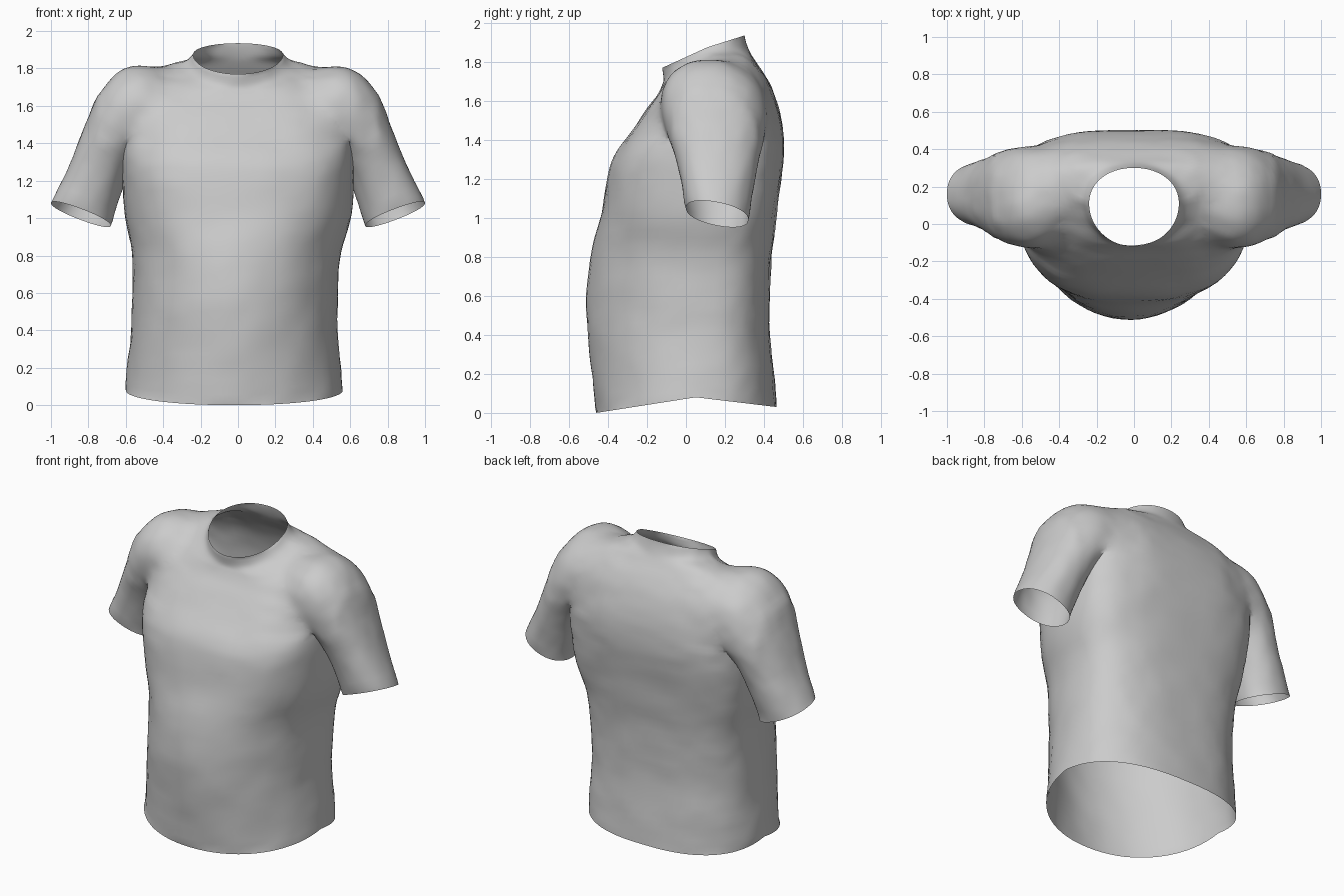
import bpy, bmesh, math
from mathutils import Vector, noise

SEGMENTS = 72
STEPS = 5

if "Cube" in bpy.data.objects:
    bpy.data.objects.remove(bpy.data.objects["Cube"], do_unlink=True)

fabric = bpy.data.materials.new("grey fabric")
fabric.use_nodes = True
GREY = (0.6, 0.6, 0.6, 1)
fabric.diffuse_color = GREY
shader = fabric.node_tree.nodes["Principled BSDF"]
shader.inputs["Base Color"].default_value = GREY
shader.inputs["Roughness"].default_value = 0.9


def spline(rows):
    """Smoothly interpolate a list of parameter rows."""
    out = []
    for i in range(len(rows) - 1):
        quad = [rows[max(i - 1, 0)], rows[i], rows[i + 1], rows[min(i + 2, len(rows) - 1)]]
        for s in range(STEPS):
            t = s / STEPS
            out.append([b + 0.5 * t * (c - a + t * (2*a - 5*b + 4*c - d + t * (3*(b - c) + d - a)))
                        for a, b, c, d in zip(*quad)])
    return out + [list(rows[-1])]


def power(value, n):
    return math.copysign(abs(value) ** (2 / n), value)


def torso_ring(row):
    z_side, z_front, z_back, cx, w, yc, y_front, y_back, n_front, n_back = row
    ring = []
    for k in range(SEGMENTS):
        a = 2 * math.pi * k / SEGMENTS
        c, s = math.cos(a), math.sin(a)
        z_end, y_end, n = (z_front, y_front, n_front) if s < 0 else (z_back, y_back, n_back)
        reach = abs(power(s, n))
        ring.append(Vector((cx + w * power(c, n),
                            yc + (y_end - yc) * reach,
                            z_side + (z_end - z_side) * reach)))
    return ring


def sleeve_ring(row, side):
    x_out, z_out, x_in, z_in, y_front, y_back = row
    outer, inner = Vector((x_out, 0, z_out)), Vector((x_in, 0, z_in))
    mid, arm = (outer + inner) / 2, (outer - inner) / 2
    ring = []
    for k in range(SEGMENTS):
        a = 2 * math.pi * k / SEGMENTS
        p = mid + arm * power(math.cos(a), 2.2)
        s = power(math.sin(a), 2.2)
        p.y = (y_front + y_back) / 2 + s * (y_back - y_front) / 2
        p.z -= 0.03 * s
        p.x *= side
        ring.append(p)
    return ring


def loft(name, rings):
    """Skin the rings and close both ends with a fan; return the fan centres."""
    bm = bmesh.new()
    loops = [[bm.verts.new(p) for p in ring] for ring in rings]
    for lo, hi in zip(loops, loops[1:]):
        for k in range(SEGMENTS):
            j = (k + 1) % SEGMENTS
            bm.faces.new((lo[k], lo[j], hi[j], hi[k]))
    centres = []
    for loop in (loops[0], loops[-1]):
        centre = sum((v.co for v in loop), Vector()) / SEGMENTS
        hub = bm.verts.new(centre)
        centres.append(centre)
        for k in range(SEGMENTS):
            bm.faces.new((loop[k], loop[(k + 1) % SEGMENTS], hub))
    bmesh.ops.recalc_face_normals(bm, faces=bm.faces)
    mesh = bpy.data.meshes.new(name)
    bm.to_mesh(mesh)
    bm.free()
    mesh.materials.append(fabric)
    obj = bpy.data.objects.new(name, mesh)
    bpy.context.collection.objects.link(obj)
    return obj, centres


# Torso from hem to collar:
# side z, front z, back z, centre x, half width, middle y, front y, back y, squareness
torso = [
    (.08, .00, .03, -.02, .58, .05, -.46, .465, 2.1, 2.5),
    (.22, .18, .20, -.02, .57, .07, -.48, .45, 2, 2.5),
    (.42, .42, .42, -.02, .55, .08, -.505, .43, 2, 2.6),
    (.62, .62, .62, -.015, .55, .09, -.51, .43, 2, 2.7),
    (.82, .82, .82, -.01, .56, .11, -.485, .44, 2.1, 2.8),
    (1.02, 1.02, 1.02, 0, .605, .14, -.435, .465, 2.4, 2.9),
    (1.22, 1.22, 1.22, 0, .62, .16, -.40, .49, 2.8, 3),
    (1.36, 1.33, 1.36, 0, .625, .17, -.36, .50, 2.9, 3),
    (1.51, 1.45, 1.50, 0, .62, .18, -.275, .49, 2.9, 3),
    (1.65, 1.55, 1.63, 0, .60, .19, -.205, .455, 3, 3),
    (1.765, 1.63, 1.73, 0, .54, .20, -.145, .405, 3, 3),
    (1.815, 1.675, 1.81, 0, .43, .18, -.12, .35, 2.7, 2.7),
    (1.835, 1.71, 1.865, 0, .29, .13, -.112, .32, 2.1, 2.1),
    (1.875, 1.77, 1.935, 0, .24, .11, -.12, .30, 2, 2.1),
]
shirt, caps = loft("shirt", [torso_ring(r) for r in spline(torso)])
openings = list(caps)

# Sleeves from cuff to shoulder: outer x, outer z, inner x, inner z, front y, back y
sleeve = [
    (1.0, 1.08, .68, .96, .0, .32),
    (.90, 1.285, .615, 1.16, -.04, .355),
    (.825, 1.475, .55, 1.30, -.09, .39),
    (.755, 1.65, .46, 1.36, -.125, .415),
    (.66, 1.775, .36, 1.38, -.135, .42),
    (.53, 1.825, .28, 1.42, -.09, .39),
    (.36, 1.77, .22, 1.48, .04, .29),
]
for side, name in ((1, "left_sleeve"), (-1, "right_sleeve")):
    part, caps = loft(name, [sleeve_ring(r, side) for r in spline(sleeve)])
    openings.append(caps[0])
    bpy.context.view_layer.objects.active = shirt
    join = shirt.modifiers.new("join", 'BOOLEAN')
    join.operation = 'UNION'
    join.solver = 'EXACT'
    join.object = part
    bpy.ops.object.modifier_apply(modifier=join.name)
    bpy.data.objects.remove(part, do_unlink=True)

# Open the neck, hem and cuffs, then soften the shoulder seams
bm = bmesh.new()
bm.from_mesh(shirt.data)
hubs = [v for v in bm.verts if any((v.co - c).length < 0.001 for c in openings)]
bmesh.ops.delete(bm, geom=hubs, context='VERTS')
bmesh.ops.remove_doubles(bm, verts=bm.verts, dist=0.003)
seam = [v for v in bm.verts if 0.34 < abs(v.co.x) < 0.74 and v.co.z > 1.4 and not v.is_boundary]
for _ in range(20):
    bmesh.ops.smooth_vert(bm, verts=seam, factor=0.5, use_axis_x=True, use_axis_y=True, use_axis_z=True)

# Gentle cloth creases
bm.normal_update()
shifts = [(v, v.normal * (0.006 * noise.noise(v.co * 5) + 0.003 * noise.noise(v.co * 14)))
          for v in bm.verts if not v.is_boundary]
for v, shift in shifts:
    v.co += shift
for f in bm.faces:
    f.smooth = True
bm.to_mesh(shirt.data)
bm.free()

bpy.ops.object.select_all(action='DESELECT')
shirt.select_set(True)
bpy.context.view_layer.objects.active = shirt
bpy.ops.object.shade_smooth_by_angle(angle=math.radians(50))
